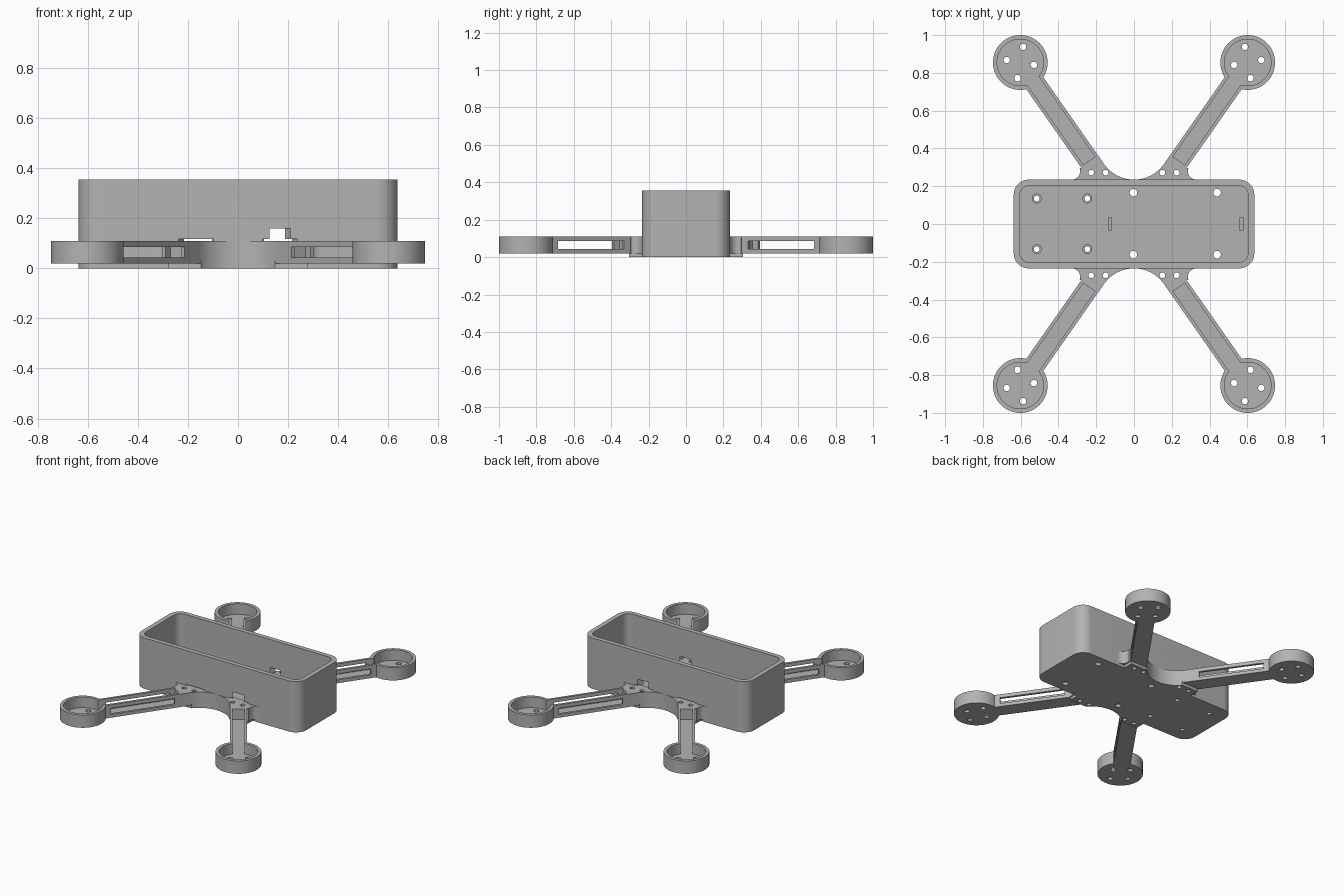
import bpy, bmesh, math
from mathutils import Vector, Matrix

if "Cube" in bpy.data.objects:
    bpy.data.objects.remove(bpy.data.objects["Cube"])

GREY = (0.45, 0.45, 0.45, 1)
mat = bpy.data.materials.new("plain grey")
mat.use_nodes = True
mat.diffuse_color = GREY
mat.node_tree.nodes["Principled BSDF"].inputs["Base Color"].default_value = GREY

MOTOR = Vector((0.602, 0.855))
ANGLE = math.radians(55)
INWARD = Vector((-math.cos(ANGLE), -math.sin(ANGLE)))
SIDE = Vector((INWARD.y, -INWARD.x))


def arc(cx, cy, r, a0, a1, n):
    """Points along a circular arc, angles in degrees."""
    angles = [math.radians(a0 + (a1 - a0) * i / n) for i in range(n + 1)]
    return [(cx + r * math.cos(a), cy + r * math.sin(a)) for a in angles]


def circle(cx, cy, r, n=24):
    return arc(cx, cy, r, 0, 360, n)[:-1]


def rounded_rect(hx, hy, r):
    pts = []
    for i, (sx, sy) in enumerate([(1, 1), (-1, 1), (-1, -1), (1, -1)]):
        pts += arc(sx * (hx - r), sy * (hy - r), r, i * 90, i * 90 + 90, 10)
    return pts


def strip(s0, s1, width):
    """Rectangle along the arm, measured inward from the motor centre."""
    w = width / 2
    return [MOTOR + INWARD * s + SIDE * t for s, t in ((s0, -w), (s1, -w), (s1, w), (s0, w))]


def prism(name, outline, z0, z1):
    bm = bmesh.new()
    face = bm.faces.new([bm.verts.new((p[0], p[1], z0)) for p in outline])
    top = bmesh.ops.extrude_face_region(bm, geom=[face])["geom"]
    bmesh.ops.translate(bm, vec=(0, 0, z1 - z0),
                        verts=[v for v in top if isinstance(v, bmesh.types.BMVert)])
    bmesh.ops.recalc_face_normals(bm, faces=bm.faces)
    mesh = bpy.data.meshes.new(name)
    bm.to_mesh(mesh)
    bm.free()
    obj = bpy.data.objects.new(name, mesh)
    mesh.materials.append(mat)
    bpy.context.collection.objects.link(obj)
    return obj


def activate(obj):
    bpy.ops.object.select_all(action="DESELECT")
    obj.select_set(True)
    bpy.context.view_layer.objects.active = obj


def combine(obj, operation, outline, z0, z1):
    """Boolean a prism into the object and drop the tool."""
    tool = prism("tool", outline, z0, z1)
    mod = obj.modifiers.new("shape", "BOOLEAN")
    mod.operation, mod.solver, mod.object = operation, "EXACT", tool
    activate(obj)
    bpy.ops.object.modifier_apply(modifier=mod.name)
    bpy.data.objects.remove(tool)


def cut(obj, outline, z0, z1):
    combine(obj, "DIFFERENCE", outline, z0, z1)


def smooth(obj):
    activate(obj)
    bpy.ops.object.shade_smooth_by_angle(angle=math.radians(30))


# Body: open rounded tray
body = prism("body_tray", rounded_rect(0.637, 0.235, 0.08), 0, 0.355)
cut(body, rounded_rect(0.604, 0.203, 0.05), 0.02, 0.5)

# Slots where the arms enter the side walls
for sx in (1, -1):
    for sy in (1, -1):
        for width, top in ((0.115, 0.117), (0.07, 0.16)):
            cut(body, [(p[0] * sx, p[1] * sy) for p in strip(0.69, 0.82, width)], 0.108, top)

# Floor screw holes and shallow strap pockets
STANDOFFS = [(x, y) for x in (-0.515, -0.247) for y in (-0.133, 0.135)]
for x, y in [(x, y) for x in (-0.003, 0.44) for y in (-0.162, 0.166)]:
    cut(body, circle(x, y, 0.02), -0.1, 0.1)
for x, y in STANDOFFS:
    cut(body, circle(x, y, 0.015), -0.1, 0.1)
for x in (-0.127, 0.567):
    cut(body, [(x - 0.009, -0.035), (x + 0.009, -0.035), (x + 0.009, 0.035), (x - 0.009, 0.035)],
        0.012, 0.1)
smooth(body)

# Standoff rings on the floor
for i, (x, y) in enumerate(STANDOFFS):
    ring = prism(f"standoff_{i + 1}", circle(x, y, 0.026), 0.018, 0.03)
    cut(ring, circle(x, y, 0.015), -0.1, 0.1)
    smooth(ring)

# Arm: motor cup, beam and flared root joined into one solid
arm = prism("arm", circle(*MOTOR, 0.145, 64), 0.02, 0.11)
combine(arm, "UNION", strip(0.05, 0.757, 0.11), 0.02, 0.11)
inner_curve = arc(0, 0.429, 0.194, -90, -35, 14)
outer_curve = arc(0.33, 0.28, 0.045, 160, 270, 12)
combine(arm, "UNION", [(0, 0.215)] + inner_curve + outer_curve + [(0.33, 0.215)], 0.02, 0.11)

# Root foot below the arm, level with the tray floor
foot = [p for p in inner_curve if p[1] < 0.305]
combine(arm, "UNION", [(0, 0.215)] + foot + [(0.148, 0.305), (0.278, 0.305), (0.278, 0.215)], 0, 0.03)

# Hollow cup, wiring channel, side slots and screw holes
cut(arm, circle(*MOTOR, 0.123, 64), 0.036, 0.3)
cut(arm, strip(0.03, 0.635, 0.076), 0.036, 0.3)
cut(arm, strip(0.17, 0.6, 0.2), 0.043, 0.085)
for i in range(4):
    a = math.radians(100 + 90 * i)
    r = 0.073 if i % 2 else 0.084
    cut(arm, circle(MOTOR.x + r * math.cos(a), MOTOR.y + r * math.sin(a), 0.017), -0.1, 0.3)
for x in (0.15, 0.226):
    cut(arm, circle(x, 0.272, 0.015), -0.1, 0.3)
smooth(arm)
arm.name = "back_left_arm"

# Mirror the arm to the other three corners
for name, sx, sy in (("back_right_arm", -1, 1), ("front_left_arm", 1, -1), ("front_right_arm", -1, -1)):
    mesh = arm.data.copy()
    mesh.transform(Matrix.Diagonal((sx, sy, 1, 1)))
    if sx * sy < 0:
        mesh.flip_normals()
    copy = bpy.data.objects.new(name, mesh)
    bpy.context.collection.objects.link(copy)
    smooth(copy)
